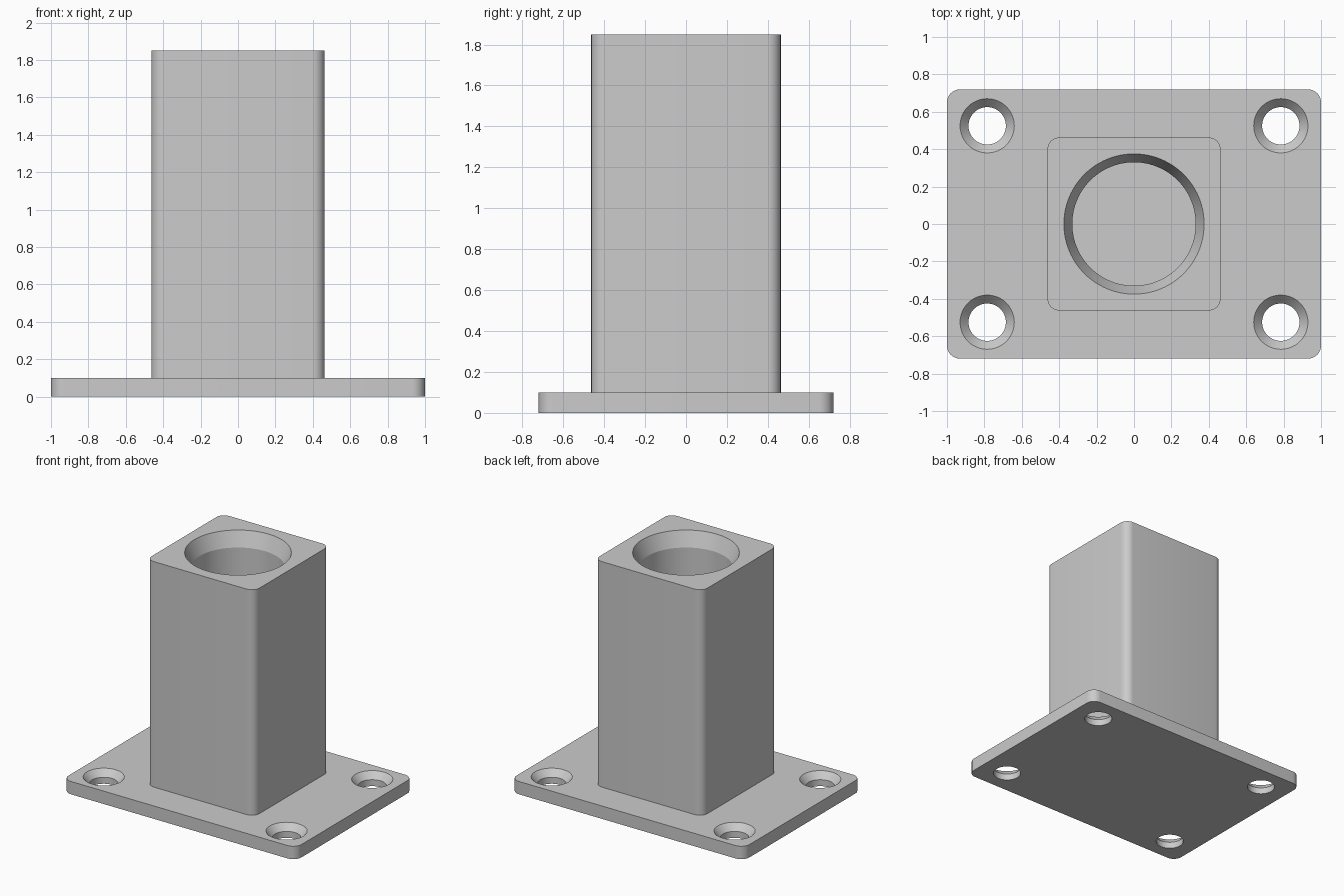
import bpy
import bmesh
from math import cos, sin, pi, radians

cube = bpy.data.objects.get("Cube")
if cube:
    bpy.data.objects.remove(cube, do_unlink=True)

PLATE_TOP = 0.10
POST_TOP = 1.85


def add_object(name, bm):
    bmesh.ops.recalc_face_normals(bm, faces=bm.faces[:])
    mesh = bpy.data.meshes.new(name)
    bm.to_mesh(mesh)
    bm.free()
    obj = bpy.data.objects.new(name, mesh)
    bpy.context.collection.objects.link(obj)
    return obj


def rounded_block(name, half_x, half_y, radius, bottom, top, steps=8):
    """Extruded rectangle with rounded vertical corners."""
    bm = bmesh.new()
    ring = []
    for i, (sx, sy) in enumerate([(1, 1), (-1, 1), (-1, -1), (1, -1)]):
        for s in range(steps + 1):
            a = (i + s / steps) * pi / 2
            ring.append(bm.verts.new((sx * (half_x - radius) + radius * cos(a),
                                      sy * (half_y - radius) + radius * sin(a),
                                      bottom)))
    face = bm.faces.new(ring)
    grown = bmesh.ops.extrude_face_region(bm, geom=[face], use_keep_orig=True)
    verts = [g for g in grown["geom"] if isinstance(g, bmesh.types.BMVert)]
    bmesh.ops.translate(bm, verts=verts, vec=(0, 0, top - bottom))
    return add_object(name, bm)


def turned_cutter(name, profiles, segments):
    """Closed solids of revolution; each entry is (x, y, [(radius, z), ...])."""
    bm = bmesh.new()
    for x, y, profile in profiles:
        rings = [[bm.verts.new((x + r * cos(2 * pi * k / segments),
                                y + r * sin(2 * pi * k / segments), z))
                  for k in range(segments)] for r, z in profile]
        for low, high in zip(rings, rings[1:]):
            for k in range(segments):
                n = (k + 1) % segments
                bm.faces.new((low[k], low[n], high[n], high[k]))
        bm.faces.new(rings[0])
        bm.faces.new(rings[-1])
    return add_object(name, bm)


def cut_and_smooth(obj, cutter):
    cutter.hide_render = True
    bpy.ops.object.select_all(action='DESELECT')
    bpy.context.view_layer.objects.active = obj
    obj.select_set(True)
    mod = obj.modifiers.new("holes", 'BOOLEAN')
    mod.operation = 'DIFFERENCE'
    mod.solver = 'EXACT'
    mod.object = cutter
    bpy.ops.object.modifier_apply(modifier=mod.name)
    bpy.data.objects.remove(cutter, do_unlink=True)
    bpy.ops.object.shade_smooth_by_angle(angle=radians(18))


# Base plate with four countersunk screw holes
plate = rounded_block("base_plate", 1.0, 0.72, 0.07, 0, PLATE_TOP)
screw = [(0.10, -0.1), (0.10, 0.05), (0.145, PLATE_TOP), (0.145, 0.2)]
holes = [(sx * 0.785, sy * 0.525, screw) for sx in (-1, 1) for sy in (-1, 1)]
cut_and_smooth(plate, turned_cutter("screw_hole_cutter", holes, 48))

# Square post with a round socket and a tapered lead-in
post = rounded_block("post", 0.463, 0.463, 0.065, PLATE_TOP, POST_TOP)
socket = [(0.33, 0), (0.33, POST_TOP - 0.115), (0.375, POST_TOP), (0.375, 2)]
cut_and_smooth(post, turned_cutter("socket_cutter", [(0, 0, socket)], 96))
